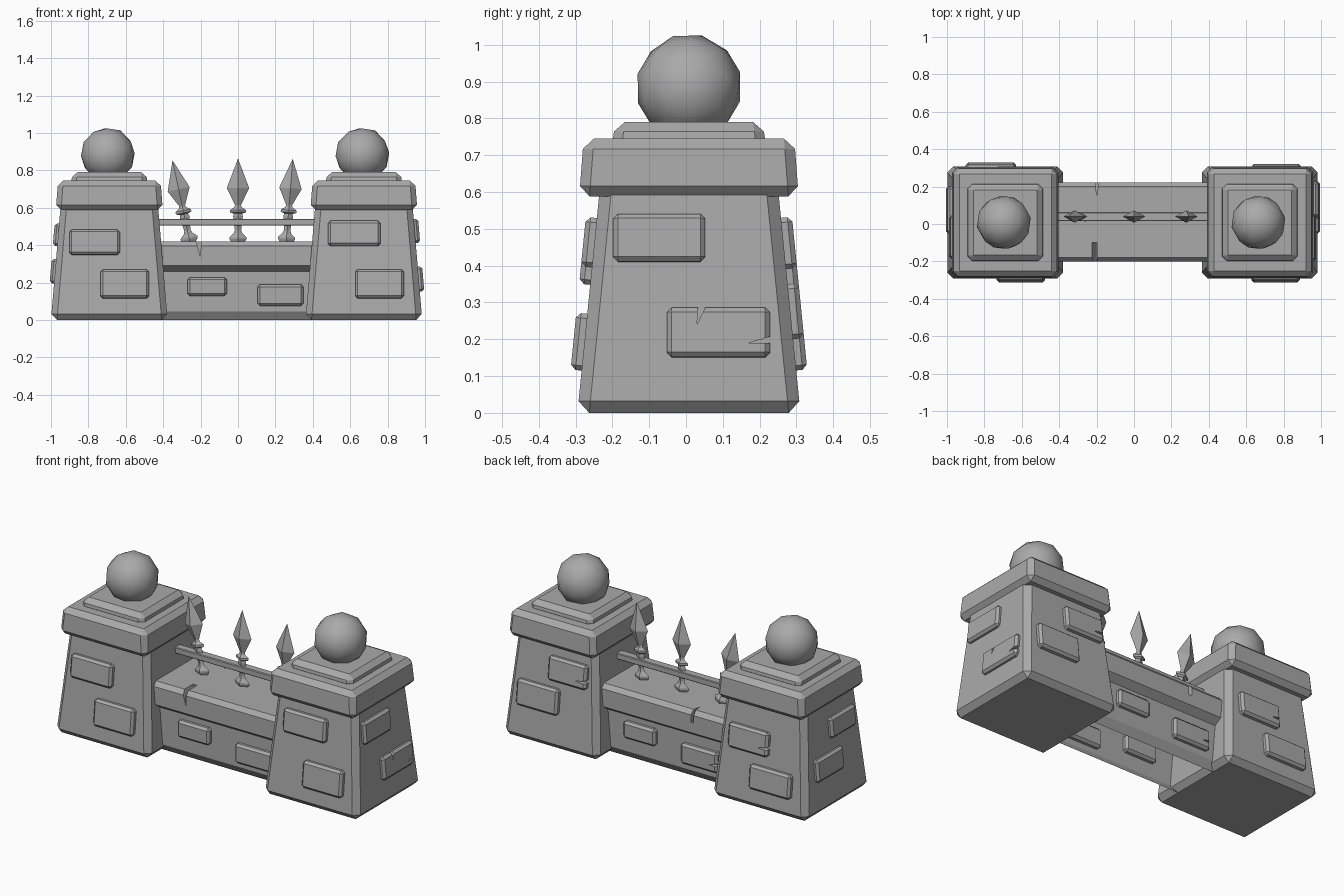
import bpy, bmesh, math
from mathutils import Vector, Matrix

if "Cube" in bpy.data.objects:
    bpy.data.objects.remove(bpy.data.objects["Cube"])

stone = bpy.data.materials.new("grey stone")
stone.diffuse_color = (0.40, 0.40, 0.40, 1)
stone.use_nodes = True
stone.node_tree.nodes["Principled BSDF"].inputs["Base Color"].default_value = stone.diffuse_color


def finish(bm, name, smooth=False):
    bmesh.ops.recalc_face_normals(bm, faces=bm.faces)
    for f in bm.faces:
        f.smooth = smooth
    me = bpy.data.meshes.new(name)
    bm.to_mesh(me)
    bm.free()
    me.materials.append(stone)
    ob = bpy.data.objects.new(name, me)
    bpy.context.collection.objects.link(ob)
    return ob


def block(name, centre, z0, z1, bottom, top, bevel, matrix=None):
    """Chamfered box, half sizes given for its bottom and its top."""
    bm = bmesh.new()
    bmesh.ops.create_cube(bm, size=2)
    for v in bm.verts:
        h, z = (top, z1) if v.co.z > 0 else (bottom, z0)
        v.co = (centre[0] + v.co.x * h[0], centre[1] + v.co.y * h[1], z)
    bmesh.ops.bevel(bm, geom=bm.edges[:], offset=bevel, segments=1,
                    profile=0.5, affect='EDGES')
    if matrix:
        bm.transform(matrix)
    return finish(bm, name)


def cut_crack(ob, mouth, tip, width, depth_dir):
    """Cut a thin wedge running from mouth to tip, deep along depth_dir."""
    mouth, tip, d = Vector(mouth), Vector(tip), Vector(depth_dir)
    side = (tip - mouth).cross(d).normalized() * width / 2
    bm = bmesh.new()
    ring = [[bm.verts.new(p + s * d) for p in (mouth - side, mouth + side, tip)]
            for s in (-1, 1)]
    bm.faces.new(ring[0])
    bm.faces.new(ring[1][::-1])
    for i in range(3):
        j = (i + 1) % 3
        bm.faces.new((ring[0][i], ring[1][i], ring[1][j], ring[0][j]))
    cutter = finish(bm, "crack_cutter")
    cutter.hide_render = True
    cutter.hide_viewport = True
    cutter.display_type = 'WIRE'
    mod = ob.modifiers.new("crack", 'BOOLEAN')
    mod.operation, mod.object, mod.solver = 'DIFFERENCE', cutter, 'EXACT'


def brick(name, point, normal, w, h, out=0.03):
    """Raised stone whose centre sits on a wall point facing along normal."""
    n = Vector(normal).normalized()
    u = Vector((0, 0, 1)).cross(n).normalized()
    v = n.cross(u)
    m = Matrix((u, v, n)).transposed().to_4x4()
    m.translation = Vector(point)
    return block(name, (0, 0), -0.03, out, (w / 2, h / 2), (w / 2, h / 2), 0.013, m)


# Pillars: tapered body, cap, upper slab, ball
CY = 0.008
SX, SY = 0.085, 0.10                       # taper of the pillar sides
for tag, cx in (("left", -0.688), ("right", 0.673)):
    c = (cx, CY)
    block(tag + "_pillar", c, 0, 0.65, (0.312, 0.303), (0.257, 0.238), 0.032)
    block(tag + "_cap", c, 0.588, 0.745, (0.286, 0.298), (0.274, 0.286), 0.028)
    block(tag + "_cap_slab", c, 0.72, 0.79, (0.206, 0.21), (0.196, 0.2), 0.026)
    bm = bmesh.new()
    bmesh.ops.create_icosphere(bm, subdivisions=2, radius=0.146)
    bm.transform(Matrix.Translation((cx - 0.008, 0.008, 0.884))
                 @ Matrix.Rotation(0.3, 4, 'X') @ Matrix.Rotation(0.5, 4, 'Z'))
    finish(bm, tag + "_ball", smooth=True)

# Pillar bricks: side of pillar, centre along it, centre z, width, height
layout = {
    "left_front": (-0.688, 'y', -1, [(-0.767, 0.415, 0.27, 0.135), (-0.605, 0.192, 0.26, 0.155)]),
    "right_front": (0.673, 'y', -1, [(0.622, 0.462, 0.28, 0.135), (0.757, 0.192, 0.26, 0.155)]),
    "left_back": (-0.688, 'y', 1, [(-0.61, 0.385, 0.26, 0.14), (-0.765, 0.185, 0.27, 0.14)]),
    "right_back": (0.673, 'y', 1, [(0.575, 0.46, 0.25, 0.14), (0.76, 0.275, 0.27, 0.15)]),
    "right_side": (0.673, 'x', 1, [(-0.073, 0.475, 0.25, 0.13), (0.088, 0.218, 0.28, 0.135)]),
    "left_side": (-0.688, 'x', -1, [(-0.07, 0.455, 0.23, 0.12), (0.075, 0.26, 0.25, 0.13)]),
}
bricks = {}
for tag, (cx, axis, s, items) in layout.items():
    for i, (t, z, w, h) in enumerate(items):
        if axis == 'y':
            p, n = (t, CY + s * (0.303 - SY * z), z), (0, s, SY)
        else:
            p, n = (cx + s * (0.312 - SX * z), t, z), (s, 0, SX)
        key = tag + ("_upper_brick", "_lower_brick")[i]
        bricks[key] = brick(key, p, n, w, h, 0.03 if axis == 'y' else 0.024)

# Low wall: two faces open underneath, turned in at the foot
bm = bmesh.new()
profile = [(-0.13, 0), (-0.16, 0.045), (-0.16, 0.32), (0.18, 0.32), (0.18, 0.045), (0.15, 0)]
a, b = [[bm.verts.new((x, y, z)) for y, z in profile] for x in (-0.42, 0.42)]
for i in range(len(profile) - 1):
    bm.faces.new((a[i], a[i + 1], b[i + 1], b[i]))
finish(bm, "low_wall")

# Coping with chamfered top edges and a sloped underside
bm = bmesh.new()
profile = [(-0.16, 0.26), (-0.2, 0.29), (-0.2, 0.395), (-0.178, 0.42),
           (0.2, 0.42), (0.222, 0.395), (0.222, 0.29), (0.18, 0.26)]
a, b = [[bm.verts.new((x, y, z)) for y, z in profile] for x in (-0.43, 0.43)]
bm.faces.new(a)
bm.faces.new(b[::-1])
for i in range(len(profile)):
    j = (i + 1) % len(profile)
    bm.faces.new((a[i], a[j], b[j], b[i]))
coping = finish(bm, "coping")

# Wall bricks, front and back
for s, y, items in ((-1, -0.16, [(-0.165, 0.178, 0.21, 0.1), (0.228, 0.133, 0.245, 0.115)]),
                    (1, 0.18, [(0.165, 0.18, 0.21, 0.1), (-0.225, 0.14, 0.24, 0.12)])):
    for i, (x, z, w, h) in enumerate(items):
        key = "wall_%s_brick_%d" % ("front" if s < 0 else "back", i + 1)
        bricks[key] = brick(key, (x, y, z), (0, s, 0), w, h, 0.028)

# Cracks in the coping and in some bricks
cut_crack(coping, (-0.215, -0.18, 0.45), (-0.2, -0.18, 0.335), 0.035, (0, 0.08, 0))
cut_crack(coping, (-0.195, 0.25, 0.41), (-0.2, 0.15, 0.41), 0.025, (0, 0, 0.06))
lower = bricks["right_side_lower_brick"]
cut_crack(lower, (0.965, 0.045, 0.30), (0.965, 0.03, 0.24), 0.025, (0.05, 0, 0))
cut_crack(lower, (0.965, 0.24, 0.20), (0.965, 0.17, 0.19), 0.02, (0.05, 0, 0))
cut_crack(bricks["right_back_upper_brick"], (0.44, 0.29, 0.44), (0.52, 0.29, 0.435), 0.022, (0, 0.04, 0))
cut_crack(bricks["left_back_upper_brick"], (-0.75, 0.29, 0.37), (-0.68, 0.29, 0.365), 0.022, (0, 0.04, 0))
cut_crack(bricks["wall_back_brick_2"], (-0.355, 0.21, 0.13), (-0.29, 0.21, 0.125), 0.02, (0, 0.04, 0))

# Rail
block("rail", (0, 0), -0.44, 0.44, (0.018, 0.024), (0.018, 0.024), 0.004,
      Matrix.Translation((0, 0.04, 0.522)) @ Matrix.Rotation(math.pi / 2, 4, 'Y'))

# Spear bars: four-sided diamond section, radius and height above the coping
spear = [(0.03, -0.01), (0.046, 0.012), (0.046, 0.022), (0.024, 0.042), (0.017, 0.06),
         (0.026, 0.135), (0.022, 0.148), (0.042, 0.156), (0.042, 0.168), (0.02, 0.182),
         (0.016, 0.195), (0.06, 0.285), (0.0, 0.443)]
for name, x, lean in (("left_spear", -0.258, -12), ("middle_spear", 0, 0), ("right_spear", 0.258, 4.5)):
    bm = bmesh.new()
    rings = []
    for r, z in spear[:-1]:
        rings.append([bm.verts.new((r * cx, r * 0.55 * cy, z))
                      for cx, cy in ((1, 0), (0, 1), (-1, 0), (0, -1))])
    tip = bm.verts.new((0, 0, spear[-1][1]))
    bm.faces.new(rings[0][::-1])
    for lo, hi in zip(rings, rings[1:]):
        for i in range(4):
            j = (i + 1) % 4
            bm.faces.new((lo[i], lo[j], hi[j], hi[i]))
    for i in range(4):
        bm.faces.new((rings[-1][i], rings[-1][(i + 1) % 4], tip))
    bm.transform(Matrix.Translation((x, 0.04, 0.42))
                 @ Matrix.Rotation(math.radians(lean), 4, 'Y'))
    finish(bm, name)
